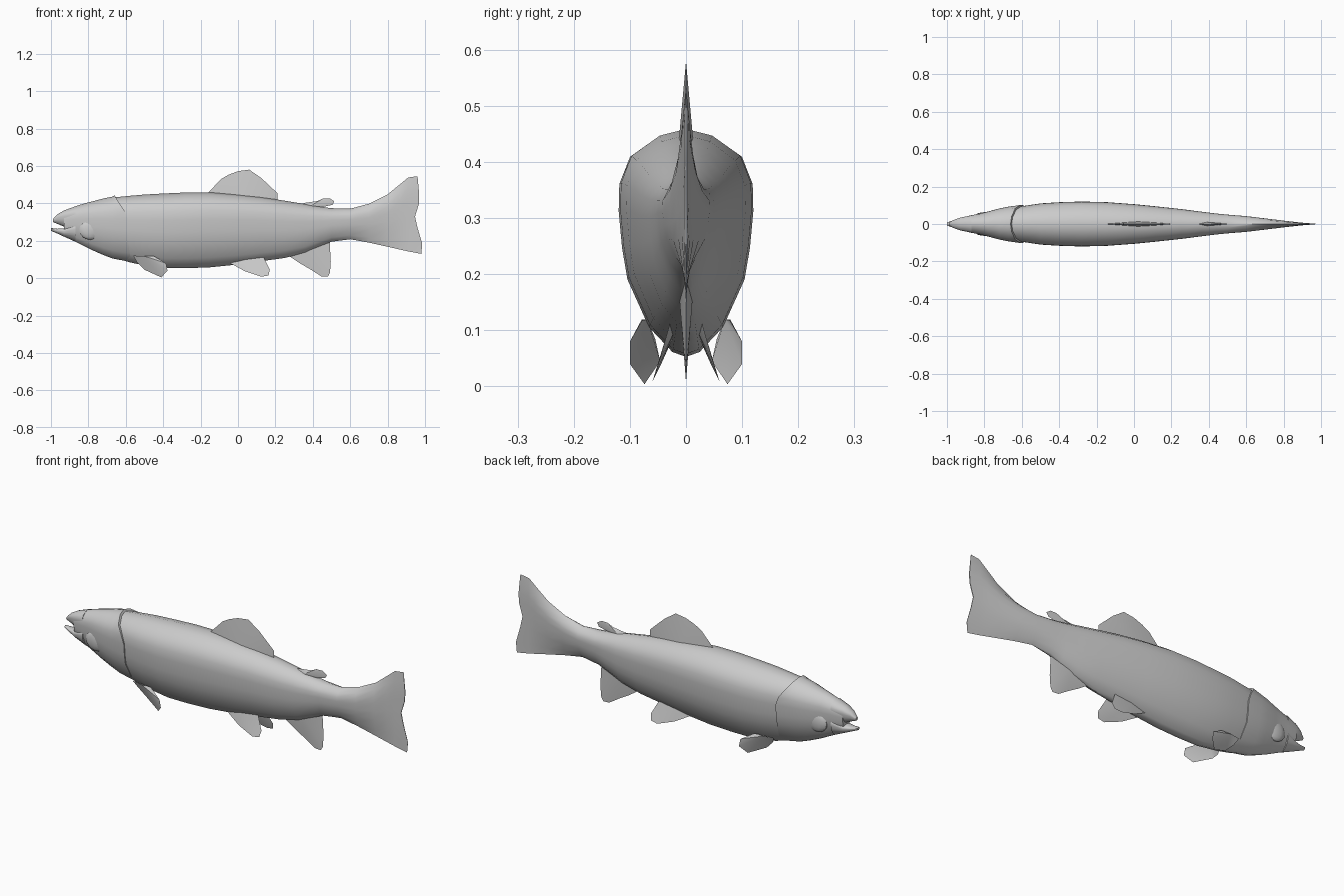
import bpy, bmesh, math
from mathutils import Vector

if "Cube" in bpy.data.objects:
    bpy.data.objects.remove(bpy.data.objects["Cube"])

grey = bpy.data.materials.new("fish grey")
grey.diffuse_color = (0.6, 0.6, 0.6, 1)
grey.use_nodes = True
grey.node_tree.nodes["Principled BSDF"].inputs["Base Color"].default_value = grey.diffuse_color

# Half cross-section from back to belly: (width fraction, height fraction)
HALF = [(0, 1), (.4, .97), (.83, .88), (.99, .76), (1, .64),
        (.95, .48), (.87, .34), (.55, .13), (.2, .02), (0, 0)]


def finish(name, bm, angle=40):
    bmesh.ops.recalc_face_normals(bm, faces=bm.faces)
    mesh = bpy.data.meshes.new(name)
    bm.to_mesh(mesh)
    bm.free()
    mesh.materials.append(grey)
    ob = bpy.data.objects.new(name, mesh)
    bpy.context.collection.objects.link(ob)
    bpy.ops.object.select_all(action='DESELECT')
    ob.select_set(True)
    bpy.context.view_layer.objects.active = ob
    bpy.ops.object.shade_smooth_by_angle(angle=math.radians(angle))
    return ob


def lookup(table, v):
    """Linear interpolation in a table of (key, value) pairs."""
    for (a, p), (b, q) in zip(table, table[1:]):
        if v <= b:
            return p + (q - p) * (v - a) / (b - a)
    return table[-1][1]


def loft(name, stations, end_x=None):
    """Skin rings (x, bottom, top, half width); end_x bends the last ring by height."""
    bm = bmesh.new()
    rings = []
    for i, (x, zb, zt, hw) in enumerate(stations):
        power = 1 + max(0, min(1, (x - .5) / .2)) * 1.0   # sharper edges on the tail
        ring = []
        points = HALF + [(-w, h) for w, h in HALF[-2:0:-1]]
        for w, h in points:
            px = lookup(end_x, h) if end_x and i == len(stations) - 1 else x
            y = math.copysign(abs(w) ** power, w) * hw
            ring.append(bm.verts.new((px, y, zb + (zt - zb) * h)))
        rings.append(ring)
    for a, b in zip(rings, rings[1:]):
        for j in range(len(a)):
            k = (j + 1) % len(a)
            bm.faces.new((a[j], a[k], b[k], b[j]))
    bm.faces.new(rings[0])
    # the last ring is closed by strips across the body
    r, n = rings[-1], len(rings[-1])
    for j in range(n // 2):
        strip = list(dict.fromkeys((r[j], r[j + 1], r[(n - j - 1) % n], r[(n - j) % n])))
        bm.faces.new(strip)
    return finish(name, bm)


def fin(name, outline, thick, normal=(0, 1, 0)):
    """Thin blade; first and last outline points are the root, thickest at its middle."""
    bm = bmesh.new()
    pts = [Vector(p) for p in outline]
    mid = (pts[0] + pts[-1]) / 2
    ring = [bm.verts.new(p) for p in pts]
    for s in (-1, 1):
        hub = bm.verts.new(mid + Vector(normal) * thick * s)
        for a, b in zip(ring, ring[1:]):
            bm.faces.new((hub, a, b))
    return finish(name, bm, 30)


def flat(points):
    return [(x, 0, z) for x, z in points]


# Body running into the forked tail
loft("body_and_tail", [
    (-.72, .14, .415, .07), (-.66, .108, .432, .088), (-.58, .085, .44, .098),
    (-.5, .068, .447, .11), (-.39, .053, .453, .117), (-.28, .053, .458, .12),
    (-.15, .058, .459, .117), (0, .073, .448, .106), (.12, .09, .434, .094),
    (.25, .108, .414, .08), (.36, .135, .396, .066), (.44, .17, .382, .056),
    (.5, .195, .374, .05), (.6, .208, .371, .042), (.7, .19, .398, .03),
    (.8, .168, .448, .018), (.87, .152, .505, .01), (.91, .143, .538, .006),
    (.97, .13, .545, .002)],
    end_x=[(0, .98), (.1, .985), (.22, .985), (.43, .94), (.68, .972), (1, .96)])

# Head shell with the gill edge overlapping the body
loft("head", [
    (-.93, .224, .36, .033), (-.87, .195, .384, .047), (-.82, .17, .4, .056),
    (-.78, .15, .41, .067), (-.72, .124, .426, .083), (-.67, .105, .436, .093),
    (-.6, .086, .443, .103)],
    end_x=[(0, -.57), (.3, -.59), (.64, -.59), (.8, -.61), (.9, -.64), (1, -.66)])

# Open mouth
loft("upper_jaw", [(-.99, .3, .315, .008), (-.965, .29, .342, .021),
                   (-.93, .275, .362, .034), (-.87, .25, .384, .046)])
loft("lower_jaw", [(-1, .253, .268, .008), (-.965, .238, .264, .02),
                   (-.93, .222, .266, .031), (-.87, .195, .3, .045)])

# Low cheek domes
for side, label in ((-1, "right"), (1, "left")):
    bm = bmesh.new()
    bmesh.ops.create_uvsphere(bm, u_segments=14, v_segments=8, radius=1)
    for v in bm.verts:
        v.co = (-.79 + v.co.x * .06, side * .044 + v.co.y * .02, .26 + v.co.z * .055)
    finish("cheek_" + label, bm)

# Fins along the middle
fin("dorsal_fin", flat([(-.17, .44), (-.155, .462), (-.09, .53), (-.05, .553), (0, .572),
                        (.06, .58), (.125, .535), (.21, .455), (.21, .41)]), .014)
fin("adipose_fin", flat([(.33, .395), (.36, .403), (.425, .412), (.455, .426), (.49, .427),
                         (.515, .41), (.505, .392), (.45, .38)]), .01)
fin("anal_fin", flat([(.27, .12), (.33, .08), (.39, .045), (.445, .01), (.48, .008),
                      (.492, .03), (.496, .09), (.49, .2)]), .012)

# Paired fins
for side, label in ((-1, "right"), (1, "left")):
    pelvic = [(-.06, .022, .09), (.035, .045, .038), (.125, .06, .008),
              (.163, .058, .014), (.17, .048, .045), (.135, .028, .115)]
    pectoral = [(-.56, .07, .12), (-.54, .055, .085), (-.5, .046, .045), (-.41, .074, .004),
                (-.377, .1, .04), (-.385, .1, .08), (-.45, .078, .118)]
    fin("pelvic_fin_" + label, [(x, y * side, z) for x, y, z in pelvic], .006, (0, .93, .36 * side))
    fin("pectoral_fin_" + label, [(x, y * side, z) for x, y, z in pectoral], .005)
